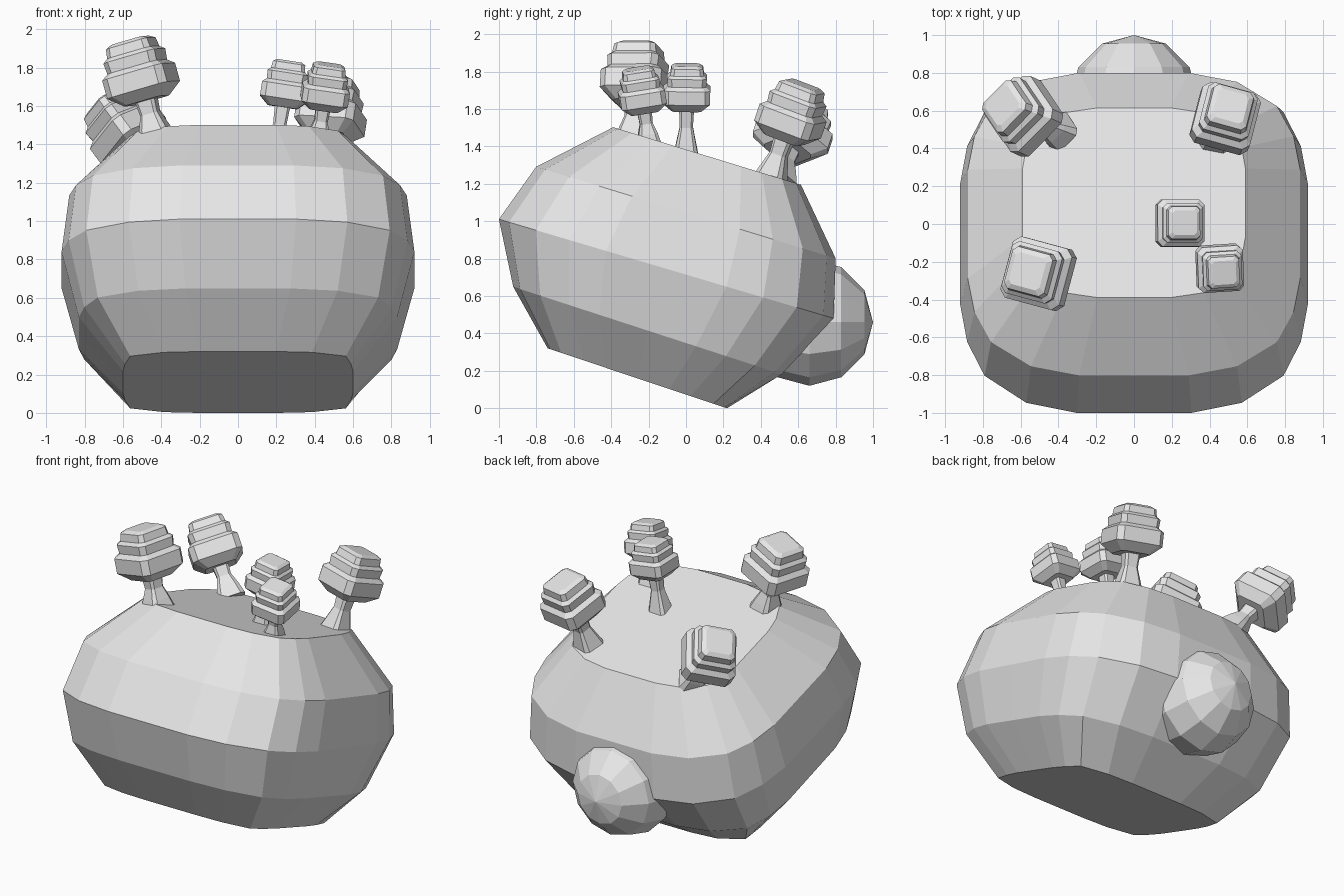
import bpy, bmesh, math
from mathutils import Vector, Matrix

if "Cube" in bpy.data.objects:
    bpy.data.objects.remove(bpy.data.objects["Cube"])

stone = bpy.data.materials.new("light_grey")
stone.diffuse_color = (0.8, 0.8, 0.8, 1)
stone.use_nodes = True
stone.node_tree.nodes["Principled BSDF"].inputs["Base Color"].default_value = stone.diffuse_color

TILT = math.radians(16.5)


def make_object(name, bm):
    bmesh.ops.recalc_face_normals(bm, faces=bm.faces)
    mesh = bpy.data.meshes.new(name)
    bm.to_mesh(mesh)
    bm.free()
    mesh.materials.append(stone)
    ob = bpy.data.objects.new(name, mesh)
    bpy.context.collection.objects.link(ob)
    return ob


def loft(bm, rings):
    """Skin a stack of closed rings and cap both ends."""
    loops = [[bm.verts.new(p) for p in ring] for ring in rings]
    for a, b in zip(loops, loops[1:]):
        for i in range(len(a)):
            j = (i + 1) % len(a)
            bm.faces.new((a[i], a[j], b[j], b[i]))
    bm.faces.new(loops[0][::-1])
    bm.faces.new(loops[-1])


# Boulder body: rounded box sections stacked along a tilted axis
quarter = [(0, 1), (.33, 1), (.62, .94), (.86, .78), (.96, .58), (1, .36)]
right = quarter + [(1, 0)] + [(x, -u) for x, u in quarter[:0:-1]] + [(0, -1)]
outline = right + [(-x, u) for x, u in right[-2:0:-1]]

# level at front, level at back, front reach, back reach, half width, squareness
levels = [
    (.097, .062, -.80, .21, .60, .55),
    (.36, .32, -1.07, .44, .83, .15),
    (.685, .685, -1.246, .62, .92, 0),
    (1.01, .995, -1.135, .54, .88, 0),
    (1.33, 1.32, -.80, .25, .59, .15),
]


def body_ring(nf, nb, front, back, width, square):
    ring = []
    for x, u in outline:
        k = 1 + square * (1 / max(abs(x), abs(u)) - 1)
        x, u = x * k, u * k
        n = nb + (nf - nb) * (u + 1) / 2
        v = (front + back) / 2 - u * (back - front) / 2
        ring.append((x * width,
                     v * math.cos(TILT) + n * math.sin(TILT),
                     n * math.cos(TILT) - v * math.sin(TILT)))
    return ring


bm = bmesh.new()
loft(bm, [body_ring(*lv) for lv in levels])
make_object("boulder_body", bm)

# Round lump on the back
bm = bmesh.new()
bmesh.ops.create_uvsphere(
    bm, u_segments=12, v_segments=6, radius=.34,
    matrix=Matrix.Translation((0, .66, .46)) @ Matrix.Rotation(math.pi / 2, 4, 'X'))
make_object("rear_lump", bm)


# Trees: flared square trunk and tiered, bevelled square crown
CROWN = [(.62, 0), (1, .18), (1, .48), (.82, .56), (.85, .74), (.72, .80), (.68, .95), (.52, 1)]


def square_ring(r, z, cut):
    a = r * (1 - cut)
    return [(a, -r, z), (r, -a, z), (r, a, z), (a, r, z),
            (-a, r, z), (-r, a, z), (-r, -a, z), (-a, -r, z)]


def tree(name, base, centre, r, yaw):
    base, centre = Vector(base), Vector(centre)
    axis = centre - base
    lean = Vector((0, 0, 1)).rotation_difference(axis).to_matrix().to_4x4()
    turn = lean @ Matrix.Rotation(math.radians(yaw), 4, 'Z')
    h = 1.95 * r

    bm = bmesh.new()
    loft(bm, [square_ring(r * w, h * (t - .5), .22) for w, t in CROWN])
    bm.transform(Matrix.Translation(centre) @ turn)
    make_object(name + "_crown", bm)

    bm = bmesh.new()
    length = axis.length - h * .4
    profile = [(.55, -.05), (.42, .03), (.28, length * .5), (.33, length)]
    loft(bm, [square_ring(r * w, z, .3) for w, z in profile])
    bm.transform(Matrix.Translation(base) @ turn)
    make_object(name + "_trunk", bm)


tree("front_left_tree", (-.43, -.28, 1.46), (-.52, -.26, 1.785), .168, -15)
tree("back_left_tree", (-.42, .50, 1.25), (-.605, .585, 1.50), .165, 40)
tree("back_right_tree", (.44, .46, 1.25), (.49, .575, 1.585), .16, -15)
tree("front_right_tree", (.42, -.20, 1.44), (.46, -.24, 1.70), .122, 3)
tree("middle_right_tree", (.20, .00, 1.39), (.25, .005, 1.715), .125, 0)
